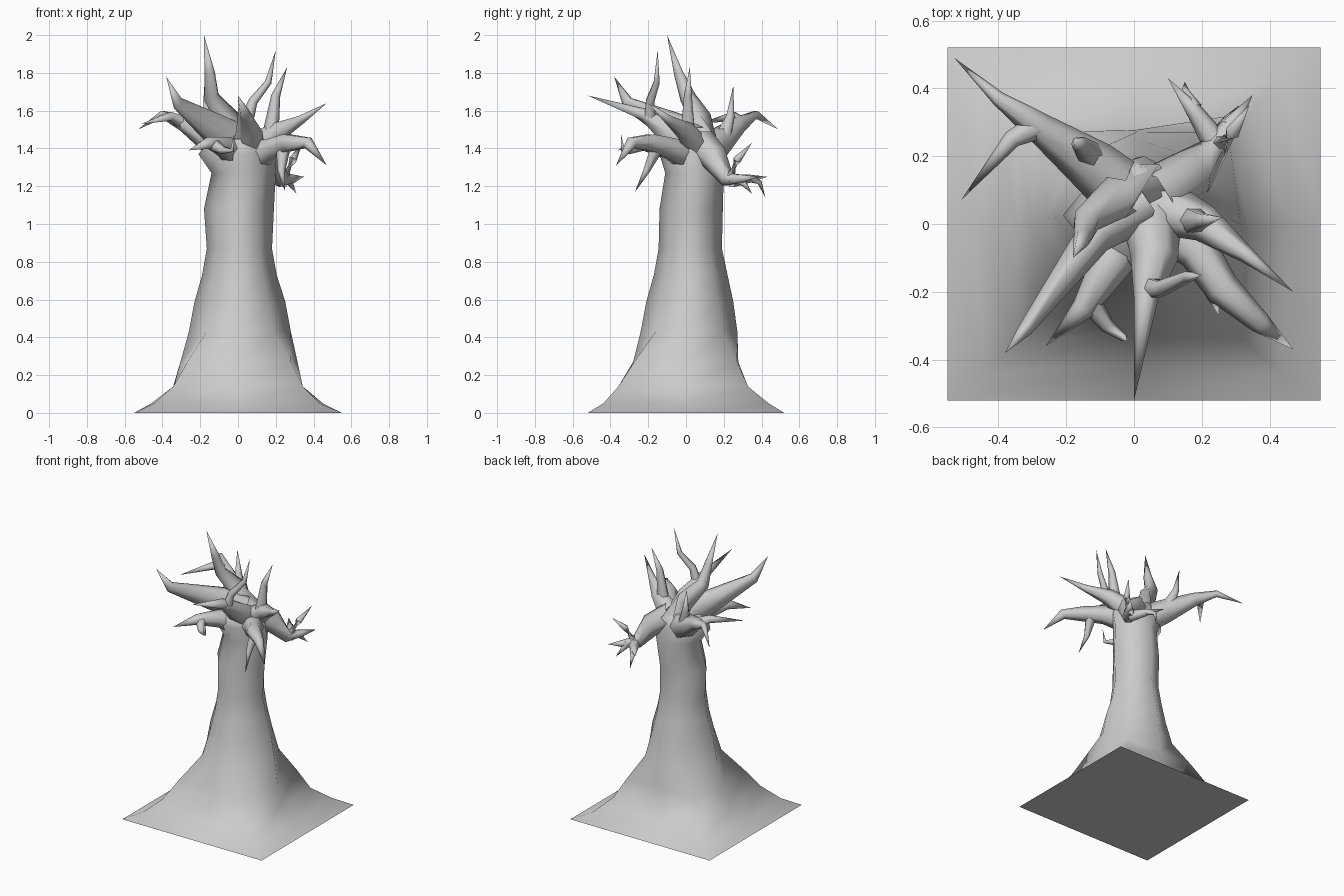
import bpy, bmesh, math
from mathutils import Vector


def finish(bm, name, angle=75):
    bmesh.ops.recalc_face_normals(bm, faces=bm.faces)
    me = bpy.data.meshes.new(name)
    bm.to_mesh(me)
    bm.free()
    ob = bpy.data.objects.new(name, me)
    bpy.context.collection.objects.link(ob)
    bpy.ops.object.select_all(action='DESELECT')
    ob.select_set(True)
    bpy.context.view_layer.objects.active = ob
    bpy.ops.object.shade_smooth_by_angle(angle=math.radians(angle))
    return ob


def bridge(bm, a, b):
    n = len(a)
    for i in range(n):
        j = (i + 1) % n
        bm.faces.new((a[i], a[j], b[j], b[i]))


def fan(bm, ring, tip):
    for i in range(len(ring)):
        bm.faces.new((ring[i], ring[(i + 1) % len(ring)], tip))


def branch(name, pts, radii, tall=1.0, sides=6):
    """Tapered limb along a path ending in a sharp tip; tall stretches it upward."""
    bm = bmesh.new()
    P = [Vector(p) for p in pts]
    rings = []
    for i, r in enumerate(radii):
        d = (P[i + 1] - P[max(i - 1, 0)]).normalized()
        up = Vector((0, 0, 1)) if abs(d.z) < 0.85 else Vector((0, 1, 0))
        s = d.cross(up).normalized()
        u = s.cross(d)
        rings.append([bm.verts.new(P[i] + s * r * math.cos(t) + u * r * tall * math.sin(t))
                      for t in (2 * math.pi * k / sides for k in range(sides))])
    for a, b in zip(rings, rings[1:]):
        bridge(bm, a, b)
    fan(bm, rings[-1], bm.verts.new(P[-1]))
    return finish(bm, name)


# Trunk: square foot narrowing to a stem; (z, x0, x1, y0, y1, diagonal radius)
sections = [
    (0.00, -.55, .55, -.52, .52, 0),
    (0.05, -.46, .45, -.42, .42, .62),
    (0.14, -.34, .34, -.31, .28, .485),
    (0.27, -.305, .315, -.28, .277, .385),
    (0.43, -.26, .28, -.24, .272, .25),
    (0.59, -.23, .25, -.21, .25, .205),
    (0.73, -.19, .205, -.17, .22, .172),
    (0.87, -.165, .18, -.145, .19, .152),
    (1.08, -.18, .19, -.14, .195, .152),
    (1.27, -.14, .20, -.11, .20, .145),
    (1.37, -.21, .20, -.14, .19, .16),
    (1.45, -.13, .16, -.12, .17, .135),
]
bm = bmesh.new()
prev = None
for z, x0, x1, y0, y1, diag in sections:
    ring = []
    cx, cy, hx, hy = (x0 + x1) / 2, (y0 + y1) / 2, (x1 - x0) / 2, (y1 - y0) / 2
    for k in range(8):
        c, s = math.cos(k * math.pi / 4), math.sin(k * math.pi / 4)
        if k % 2 == 0:
            p = (cx + hx * c, cy + hy * s, z)
        elif diag:
            p = (cx + diag * c, cy + diag * s, z)
        else:
            p = (cx + math.copysign(hx, c), cy + math.copysign(hy, s), z)
        ring.append(bm.verts.new(p))
    if prev:
        bridge(bm, prev, ring)
    else:
        bm.faces.new(ring)          # closed underside
    prev = ring
fan(bm, prev, bm.verts.new((.03, .05, 1.46)))
finish(bm, "trunk")

# Back left limb with its side fork and upright spike
branch("back_left_limb", [(.02, .05, 1.35), (-.12, .17, 1.43), (-.28, .285, 1.53), (-.40, .37, 1.58), (-.53, .49, 1.50)],
       [.10, .08, .045, .022])
branch("back_left_fork", [(-.28, .29, 1.53), (-.36, .25, 1.57), (-.51, .07, 1.53)], [.04, .027])
branch("back_left_spike", [(-.12, .19, 1.44), (-.16, .235, 1.57), (-.18, .25, 1.73)], [.05, .025])

# Front left limb, broad and blade-like
branch("front_left_limb", [(.0, .04, 1.42), (-.12, -.04, 1.50), (-.32, -.31, 1.64), (-.38, -.38, 1.78)],
       [.07, .055, .022], tall=1.7)

# Tall top limb
branch("top_limb", [(.04, .10, 1.40), (-.05, .08, 1.55), (-.14, .01, 1.67), (-.15, -.04, 1.80), (-.18, -.10, 2.0)],
       [.09, .065, .043, .028])

# Low front limb with curled fork
branch("low_front_limb", [(.0, .0, 1.35), (-.07, -.12, 1.41), (-.15, -.25, 1.43), (-.26, -.36, 1.39)],
       [.08, .06, .035])
branch("low_front_fork", [(-.13, -.23, 1.42), (-.08, -.30, 1.39), (-.03, -.335, 1.39), (-.02, -.345, 1.48)],
       [.035, .022, .012])

# Centre front limb with upright spike
branch("front_limb", [(.05, .04, 1.39), (.06, -.10, 1.49), (.035, -.22, 1.58), (0, -.52, 1.68)],
       [.09, .07, .036])
branch("front_spike", [(.05, -.19, 1.56), (.08, -.19, 1.65), (.16, -.155, 1.75), (.20, -.15, 1.92)],
       [.035, .025, .018])

# Front right drooping limb with hanging spike
branch("right_droop_limb", [(.06, .03, 1.35), (.19, -.08, 1.40), (.26, -.19, 1.43), (.37, -.29, 1.43), (.47, -.37, 1.31)],
       [.09, .062, .052, .033])
branch("right_droop_spike", [(.24, -.15, 1.41), (.23, -.21, 1.28), (.25, -.27, 1.17)], [.04, .02])

# Right limb with upright spike
branch("right_limb", [(.06, .06, 1.38), (.21, 0, 1.49), (.33, -.09, 1.55), (.47, -.20, 1.64)], [.09, .055, .025])
branch("right_spike", [(.17, .01, 1.46), (.20, .01, 1.68), (.26, .02, 1.83)], [.045, .024])

# Back right hooked limb with twigs
branch("back_right_limb", [(.06, .08, 1.42), (.17, .15, 1.35), (.235, .22, 1.235), (.29, .30, 1.24), (.35, .38, 1.25)],
       [.09, .075, .042, .024])
branch("back_right_up_twig", [(.245, .23, 1.24), (.29, .27, 1.34), (.34, .35, 1.43)], [.035, .022])
branch("back_right_side_twig", [(.24, .24, 1.23), (.18, .33, 1.24), (.10, .43, 1.25)], [.04, .025])
branch("back_right_low_twig", [(.18, .34, 1.24), (.15, .39, 1.22), (.15, .42, 1.14)], [.022, .013])
branch("back_right_drop_twig", [(.27, .28, 1.24), (.28, .31, 1.21), (.31, .35, 1.16)], [.03, .015])
